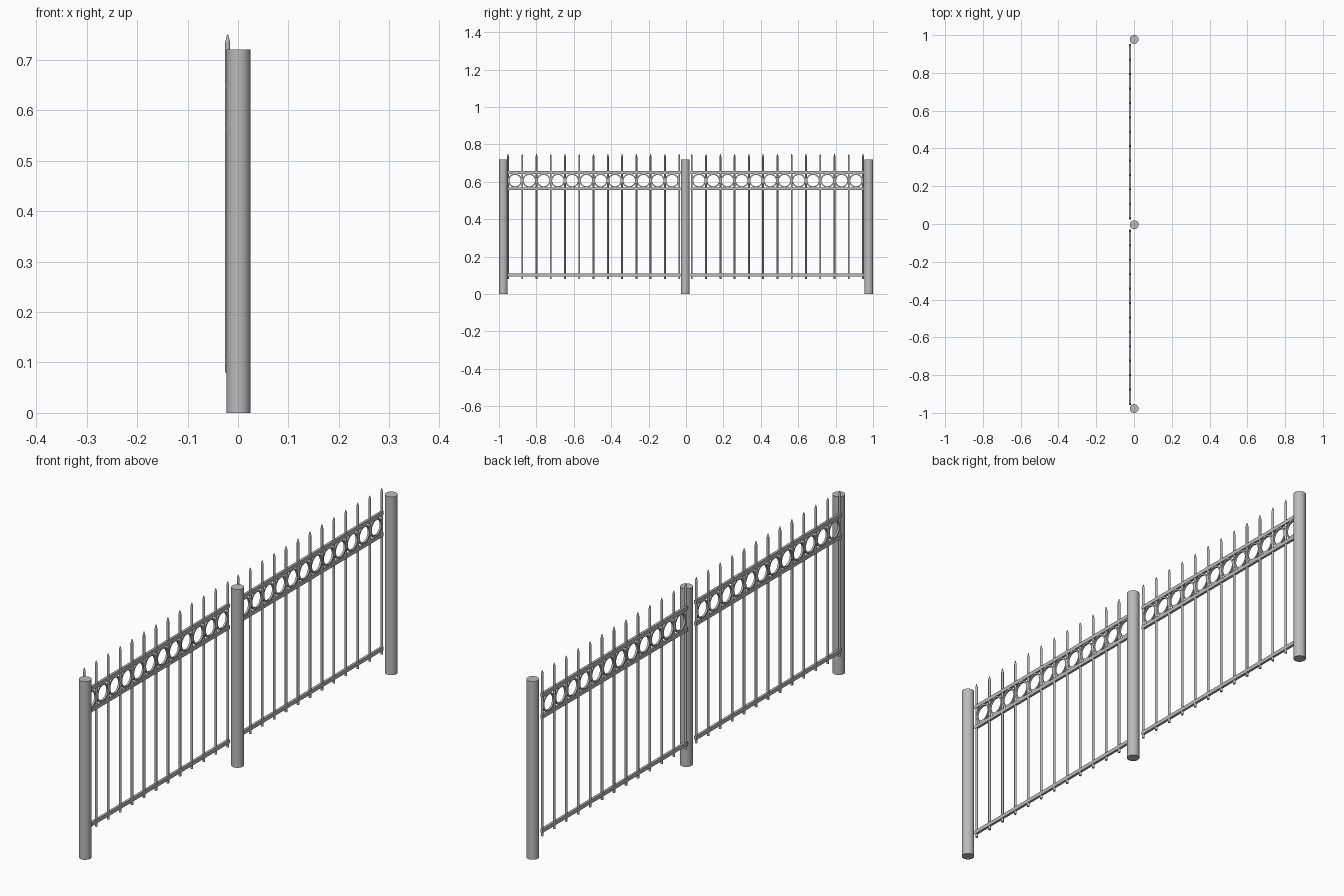
import bpy, bmesh, math
from mathutils import Matrix, Vector

cube = bpy.data.objects.get("Cube")
if cube:
    bpy.data.objects.remove(cube)

metal = bpy.data.materials.new("grey_metal")
metal.use_nodes = True
metal.diffuse_color = (0.5, 0.5, 0.5, 1)
metal.node_tree.nodes["Principled BSDF"].inputs["Base Color"].default_value = (0.5, 0.5, 0.5, 1)

POST_X, PANEL_X = 0.001, -0.0205
PICKETS, STEP = 13, 0.0763


def finish(name, bm):
    mesh = bpy.data.meshes.new(name)
    bm.to_mesh(mesh)
    bm.free()
    mesh.materials.append(metal)
    obj = bpy.data.objects.new(name, mesh)
    bpy.context.collection.objects.link(obj)
    bpy.ops.object.select_all(action="DESELECT")
    obj.select_set(True)
    bpy.context.view_layer.objects.active = obj
    bpy.ops.object.shade_smooth_by_angle(angle=math.radians(40))
    return obj


def cone(bm, x, y, z0, z1, r0, r1, sides):
    move = Matrix.Translation((x, y, (z0 + z1) / 2))
    bmesh.ops.create_cone(bm, cap_ends=True, segments=sides, radius1=r0,
                          radius2=r1, depth=z1 - z0, matrix=move)


def ring(bm, centre, outer, inner, half_depth, sides=32):
    # rectangular section spun round the x axis
    section = [(-half_depth, inner), (half_depth, inner),
               (half_depth, outer), (-half_depth, outer)]
    loops = []
    for i in range(sides):
        a = math.tau * i / sides
        loops.append([bm.verts.new(centre + Vector((d, r * math.cos(a), r * math.sin(a))))
                      for d, r in section])
    for i, here in enumerate(loops):
        after = loops[(i + 1) % sides]
        for j in range(4):
            k = (j + 1) % 4
            bm.faces.new((here[j], here[k], after[k], after[j]))


# round posts
for name, y in (("front_post", -0.977), ("middle_post", -0.004), ("back_post", 0.977)):
    bm = bmesh.new()
    cone(bm, POST_X, y, 0, 0.72, 0.0235, 0.0235, 32)
    finish(name, bm)

for side, start in (("front", -0.952), ("back", 0.031)):
    end = start + STEP * (PICKETS - 1)

    # pickets with pointed tips
    bm = bmesh.new()
    for i in range(PICKETS):
        y = start + i * STEP
        cone(bm, PANEL_X, y, 0.08, 0.735, 0.005, 0.005, 12)
        cone(bm, PANEL_X, y, 0.735, 0.75, 0.005, 0.001, 12)
    finish(side + "_pickets", bm)

    # horizontal rails
    bm = bmesh.new()
    for z in (0.102, 0.563, 0.65):
        size = Matrix.Diagonal((0.010, end - start + 0.012, 0.015, 1))
        bmesh.ops.create_cube(bm, matrix=Matrix.Translation((PANEL_X, (start + end) / 2, z)) @ size)
    finish(side + "_rails", bm)

    # ornamental rings between the upper rails
    bm = bmesh.new()
    for i in range(PICKETS - 1):
        ring(bm, Vector((PANEL_X, start + (i + 0.5) * STEP, 0.6065)), 0.037, 0.0305, 0.004)
    bmesh.ops.recalc_face_normals(bm, faces=bm.faces)
    finish(side + "_rings", bm)
